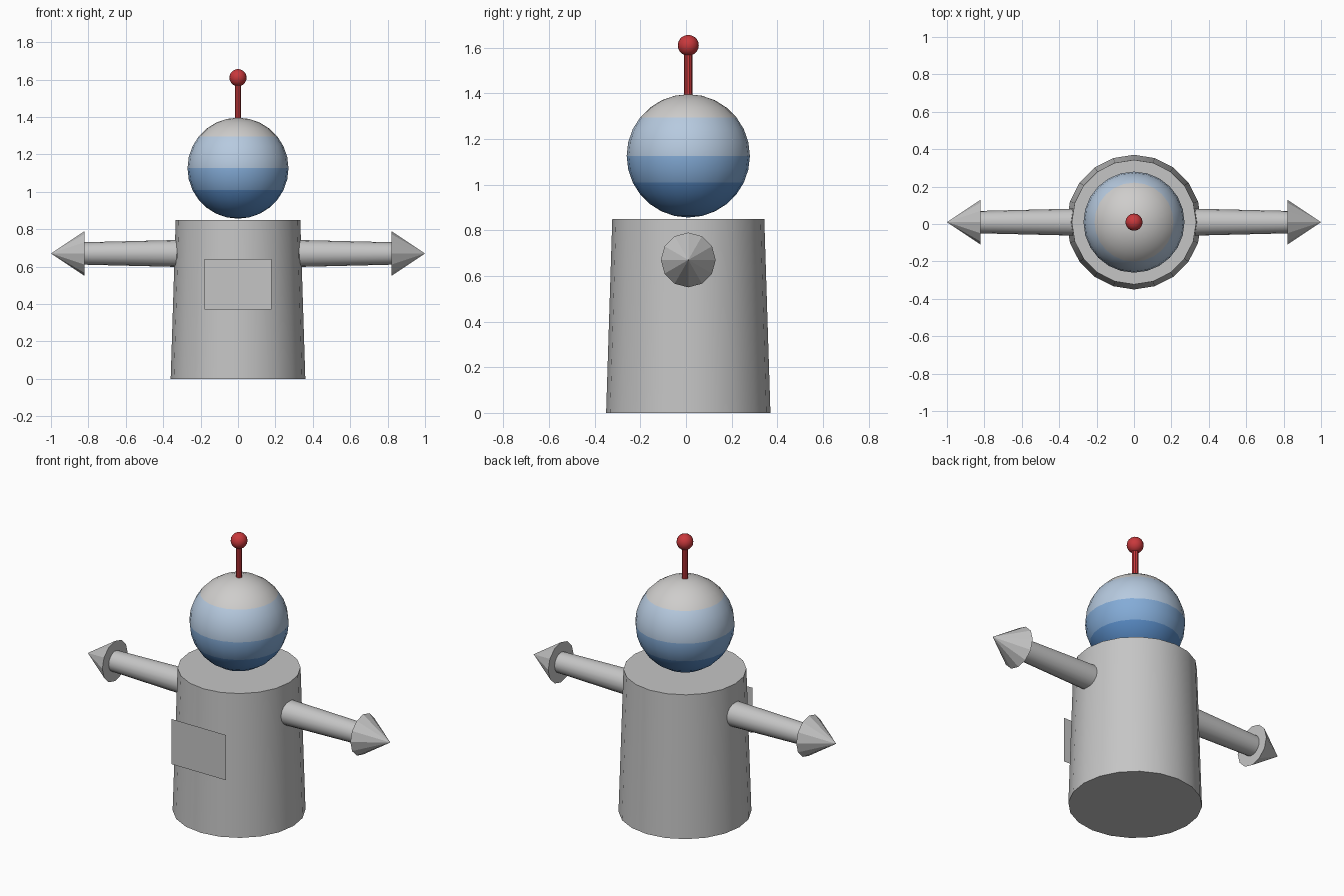
import bpy, math
from mathutils import Vector

if "Cube" in bpy.data.objects:
    bpy.data.objects.remove(bpy.data.objects["Cube"])

CY = 0.01  # robot axis sits slightly behind the chest panel


def material(name, rgb):
    m = bpy.data.materials.new(name)
    m.diffuse_color = (*rgb, 1)
    m.use_nodes = True
    m.node_tree.nodes["Principled BSDF"].inputs["Base Color"].default_value = m.diffuse_color
    return m


grey = material("grey metal", (0.56, 0.56, 0.56))
pale_grey = material("pale grey", (0.62, 0.61, 0.60))
pale_blue = material("pale blue", (0.47, 0.59, 0.74))
mid_blue = material("mid blue", (0.23, 0.41, 0.68))
deep_blue = material("deep blue", (0.10, 0.26, 0.56))
red = material("red", (0.58, 0.04, 0.045))


def finish(name, mat, smooth=True):
    ob = bpy.context.object
    ob.name = ob.data.name = name
    ob.data.materials.append(mat)
    if smooth:
        bpy.ops.object.shade_smooth_by_angle(angle=math.radians(35))
    return ob


def cone(name, mat, start, end, r1, r2, sides, smooth=True):
    """Tapered cylinder running from start to end."""
    a, b = Vector(start), Vector(end)
    d = b - a
    bpy.ops.mesh.primitive_cone_add(
        vertices=sides, radius1=r1, radius2=r2, depth=d.length,
        location=(a + b) / 2, rotation=d.to_track_quat('Z', 'Y').to_euler())
    return finish(name, mat, smooth)


def ball(name, mat, z, r, segments, rings):
    bpy.ops.mesh.primitive_uv_sphere_add(
        segments=segments, ring_count=rings, radius=r, location=(0, CY, z))
    return finish(name, mat)


# Tapered body
cone("body", grey, (0, CY, 0), (0, CY, 0.85), 0.36, 0.333, 20)

# Flat chest panel standing just in front of the body
bpy.ops.mesh.primitive_plane_add(size=1, location=(0, -0.37, 0.505),
                                 rotation=(math.pi / 2, 0, 0))
bpy.context.object.scale = (0.36, 0.27, 1)
finish("chest_panel", grey, False)

# Arms with pointed hands
for side, s in (("left", -1), ("right", 1)):
    cone(side + "_arm", grey, (s * 0.2, CY, 0.67), (s * 0.82, CY, 0.67),
         0.075, 0.06, 16)
    cone(side + "_hand", grey, (s * 0.82, CY, 0.67), (s, CY, 0.67),
         0.12, 0, 12, False)

# Head, banded by height
head = ball("head", pale_grey, 1.126, 0.27, 24, 14)
for m in (pale_blue, mid_blue, deep_blue):
    head.data.materials.append(m)
for p in head.data.polygons:
    z = p.center.z
    p.material_index = 0 if z > 0.168 else 1 if z > 0 else 2 if z > -0.117 else 3

# Antenna
cone("antenna_stem", red, (0, CY, 1.38), (0, CY, 1.6), 0.018, 0.018, 10)
ball("antenna_ball", red, 1.61, 0.046, 16, 10)
